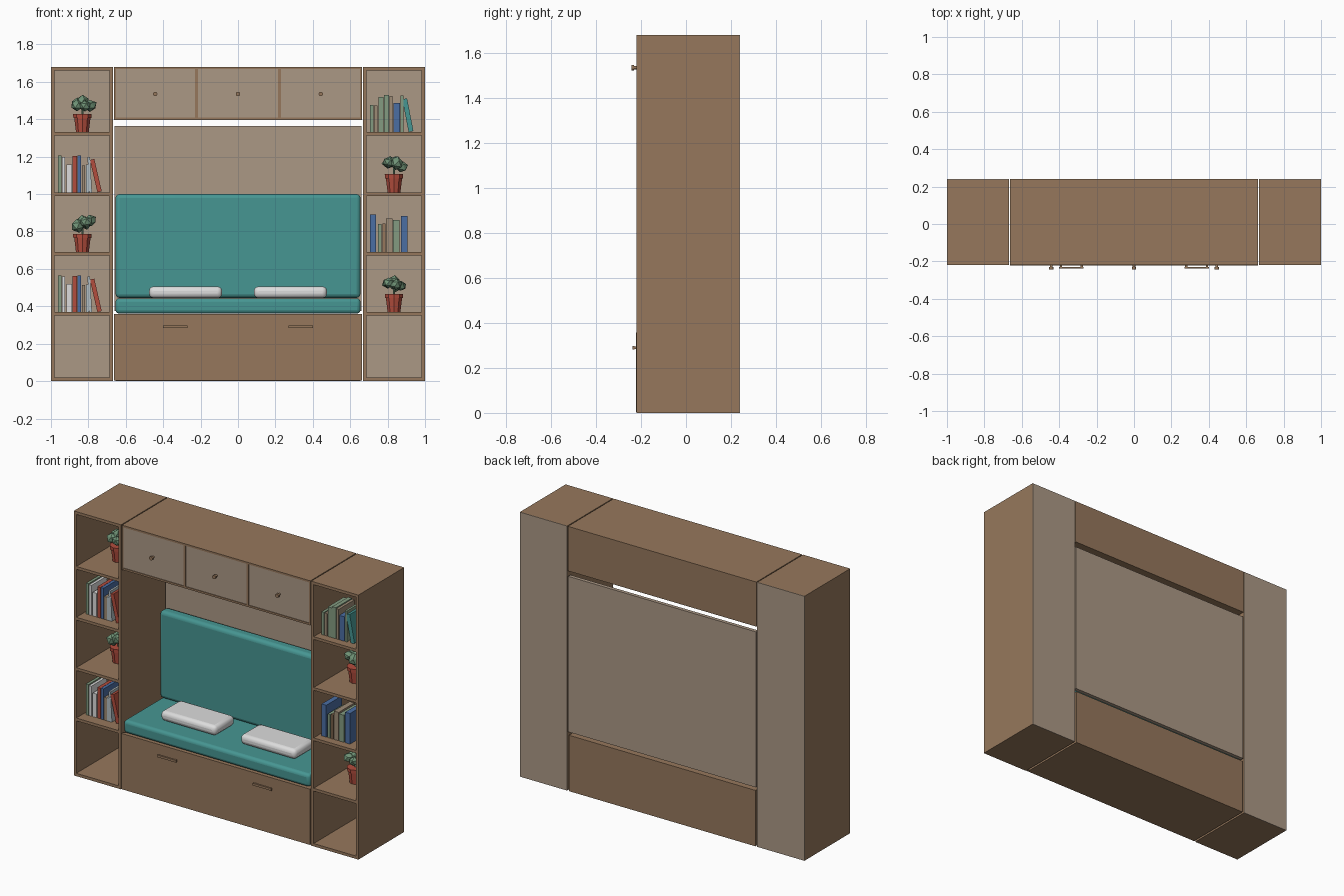
import bpy, bmesh, math, random
from mathutils import Matrix, Vector

if "Cube" in bpy.data.objects:
    bpy.data.objects.remove(bpy.data.objects["Cube"])


def mat(name, r, g, b):
    m = bpy.data.materials.new(name)
    m.diffuse_color = (r, g, b, 1)
    m.use_nodes = True
    m.node_tree.nodes["Principled BSDF"].inputs["Base Color"].default_value = m.diffuse_color
    return m


WOOD = mat("wood", 0.305, 0.187, 0.107)
PANEL = mat("pale_panel", 0.41, 0.315, 0.235)
TEAL = mat("teal_fabric", 0.062, 0.305, 0.29)
WHITE = mat("white_fabric", 0.72, 0.72, 0.72)
RED = mat("terracotta_red", 0.45, 0.075, 0.047)
LEAF = mat("leaf_green", 0.16, 0.29, 0.18)
SAGE = mat("sage_paper", 0.23, 0.33, 0.22)
BLUE = mat("book_blue", 0.07, 0.156, 0.37)
TAN = mat("book_tan", 0.34, 0.26, 0.18)
GREY = mat("pale_grey", 0.45, 0.52, 0.55)


def finish(bm, name, material):
    me = bpy.data.meshes.new(name)
    bmesh.ops.recalc_face_normals(bm, faces=bm.faces)
    bm.to_mesh(me)
    bm.free()
    me.materials.append(material)
    ob = bpy.data.objects.new(name, me)
    bpy.context.collection.objects.link(ob)
    return ob


def box(name, x, y, z, material, bevel=0, segments=1):
    """Box between (low, high) pairs on each axis."""
    bm = bmesh.new()
    bmesh.ops.create_cube(bm, size=1)
    for v in bm.verts:
        v.co = [(lo + hi) / 2 + c * (hi - lo) for (lo, hi), c in zip((x, y, z), v.co)]
    ob = finish(bm, name, material)
    if bevel:
        mod = ob.modifiers.new("soft_edges", 'BEVEL')
        mod.width, mod.segments = bevel, segments
    return ob


def smooth(ob):
    bpy.ops.object.select_all(action='DESELECT')
    ob.select_set(True)
    bpy.context.view_layer.objects.active = ob
    bpy.ops.object.shade_smooth_by_angle(angle=math.radians(35))


FRONT, BACK, TOP = -0.22, 0.24, 1.68
T = 0.018
SHELF_Z = (0.36, 0.68, 1.0, 1.323)     # shelf centre heights

# Shelf towers at both ends
for side, s in (("left", -1), ("right", 1)):
    def span(a, b):
        return tuple(sorted((s * a, s * b)))
    depth = (FRONT, BACK - 0.004)
    box(side + "_tower_outer_side", span(1 - T, 1), depth, (0, TOP), WOOD)
    box(side + "_tower_inner_side", span(0.668, 0.668 + T), depth, (0, TOP), WOOD)
    inner = span(0.668 + T, 1 - T)
    box(side + "_tower_bottom", inner, depth, (0, T), WOOD)
    box(side + "_tower_top", inner, depth, (TOP - T, TOP), WOOD)
    for z in SHELF_Z:
        box(side + "_shelf", inner, depth, (z - 0.009, z + 0.009), WOOD)
    box(side + "_tower_back", span(0.668, 1), (BACK - 0.004, BACK), (0, TOP), PANEL)

# Bench base with drawer front
box("bench_base", (-0.655, 0.655), (-0.205, BACK), (0, 0.355), WOOD)
box("drawer_front", (-0.662, 0.662), (-0.223, -0.205), (0.004, 0.358), WOOD)
for s in (-1, 1):
    cx = s * 0.335
    box("drawer_handle", (cx - 0.065, cx + 0.065), (-0.238, -0.229), (0.283, 0.297), WOOD)
    for e in (-0.055, 0.055):
        box("handle_post", (cx + e - 0.006, cx + e + 0.006), (-0.23, -0.222), (0.285, 0.295), WOOD)

# Back board behind the seat
box("seat_back_board", (-0.66, 0.66), (0.217, BACK), (0.375, 1.363), PANEL)

# Overhead cabinet
CB = 1.397
box("cabinet_top", (-0.662, 0.662), (FRONT, BACK), (TOP - 0.012, TOP), WOOD)
box("cabinet_bottom", (-0.662, 0.662), (FRONT, BACK), (CB, CB + 0.012), WOOD)
box("cabinet_back", (-0.662, 0.662), (BACK - 0.012, BACK), (CB + 0.012, TOP - 0.012), WOOD)
for x in (-0.657, -0.222, 0.222, 0.657):
    w = 0.005 if abs(x) > 0.5 else 0.007
    box("cabinet_upright", (x - w, x + w), (FRONT, BACK - 0.012), (CB + 0.012, TOP - 0.012), WOOD)
for i, (a, b) in enumerate(((-0.652, -0.229), (-0.215, 0.215), (0.229, 0.652))):
    box("cabinet_door", (a, b), (-0.216, -0.2), (CB + 0.012, TOP - 0.012), PANEL)
    bm = bmesh.new()
    for r, y0, y1 in ((0.007, -0.232, -0.214), (0.012, -0.243, -0.231)):
        bmesh.ops.create_cone(bm, cap_ends=True, segments=16, radius1=r, radius2=r, depth=y1 - y0,
                              matrix=Matrix.Translation(((i - 1) * 0.443, (y0 + y1) / 2, 1.535))
                              @ Matrix.Rotation(math.pi / 2, 4, 'X'))
    smooth(finish(bm, "door_knob", WOOD))

# Cushions and pillows
smooth(box("seat_cushion", (-0.655, 0.655), (-0.218, 0.215), (0.361, 0.443), TEAL, 0.02, 3))
smooth(box("back_cushion", (-0.655, 0.655), (0.143, 0.216), (0.445, 1.0), TEAL, 0.022, 3))
for s in (-1, 1):
    smooth(box("pillow", (s * 0.28 - 0.195, s * 0.28 + 0.195), (-0.105, 0.095),
               (0.444, 0.506), WHITE, 0.024, 3))


# Rows of books: (start x, width, height, colour, lean in degrees)
def book_row(rows, base, y0, y1):
    for x, w, h, m, lean in rows:
        ob = box("book", (-w / 2, w / 2), (y0, y1), (0, h), m)
        a = math.radians(lean)
        ob.location = (x + w / 2, 0, base + abs(math.sin(a)) * w / 2)
        ob.rotation_euler = (0, a, 0)


LEFT = ((-0.963, 0.018, 0.196, SAGE, 0), (-0.942, 0.016, 0.19, WHITE, 0),
        (-0.916, 0.028, 0.15, WHITE, 0), (-0.884, 0.022, 0.194, RED, 0),
        (-0.858, 0.019, 0.196, BLUE, 0), (-0.835, 0.018, 0.145, TAN, 0),
        (-0.814, 0.018, 0.148, GREY, 0), (-0.795, 0.014, 0.19, GREY, -3),
        (-0.752, 0.024, 0.178, RED, -13))
UPPER = ((0.706, 0.018, 0.145, SAGE, 0), (0.728, 0.018, 0.142, TAN, 0),
         (0.75, 0.028, 0.188, SAGE, 0), (0.781, 0.026, 0.197, SAGE, 0),
         (0.81, 0.017, 0.192, TAN, 0), (0.831, 0.035, 0.155, BLUE, 0),
         (0.87, 0.014, 0.196, SAGE, 0), (0.912, 0.026, 0.178, TEAL, -11))
LOWER = ((0.706, 0.033, 0.202, BLUE, 0), (0.749, 0.018, 0.15, SAGE, 0),
         (0.772, 0.016, 0.154, WOOD, 0), (0.792, 0.034, 0.18, TAN, 0),
         (0.83, 0.034, 0.172, SAGE, 0), (0.872, 0.034, 0.194, BLUE, 0))
book_row(LEFT, SHELF_Z[0] + 0.009, -0.15, 0.01)
book_row(LEFT, SHELF_Z[2] + 0.009, -0.15, 0.01)
book_row(UPPER, SHELF_Z[3] + 0.009, -0.17, -0.01)
book_row(LOWER, SHELF_Z[1] + 0.009, -0.17, -0.01)


# Potted plants with faceted foliage
def plant(x, base, foliage_dx, tilt, seed):
    rng = random.Random(seed)
    y = -0.01
    bm = bmesh.new()
    for z0, z1, r0, r1 in ((0, 0.078, 0.036, 0.046), (0.075, 0.097, 0.051, 0.052)):
        bmesh.ops.create_cone(bm, cap_ends=True, segments=10, radius1=r0, radius2=r1, depth=z1 - z0,
                              matrix=Matrix.Translation((x, y, base + (z0 + z1) / 2)))
    finish(bm, "plant_pot", RED)
    bm = bmesh.new()
    bmesh.ops.create_cone(bm, cap_ends=True, segments=6, radius1=0.007, radius2=0.006, depth=0.06,
                          matrix=Matrix.Translation((x, y, base + 0.115)))
    finish(bm, "plant_stem", LEAF)
    bm = bmesh.new()
    place = Matrix.Translation((x + foliage_dx, y, base + 0.152)) @ Matrix.Rotation(tilt, 4, 'Y')
    for i in range(6):
        a = i * math.tau / 5
        d = 0.038 if i < 5 else 0
        c = Vector((d * math.cos(a), d * math.sin(a), 0.012 if i == 5 else rng.uniform(-0.012, 0.01)))
        r = rng.uniform(0.031, 0.038)
        new = bmesh.ops.create_icosphere(bm, subdivisions=1, radius=r)["verts"]
        for v in new:
            p = v.co * rng.uniform(0.85, 1.15)
            v.co = place @ (Vector((p.x, p.y, p.z * 0.9)) + c)
    finish(bm, "plant_foliage", LEAF)


plant(-0.832, SHELF_Z[3] + 0.009, 0.002, 0.0, 1)
plant(-0.832, SHELF_Z[1] + 0.009, 0.007, -0.2, 2)
plant(0.834, SHELF_Z[2] + 0.009, 0.002, 0.2, 3)
plant(0.834, SHELF_Z[0] + 0.009, 0.0, 0.1, 4)
